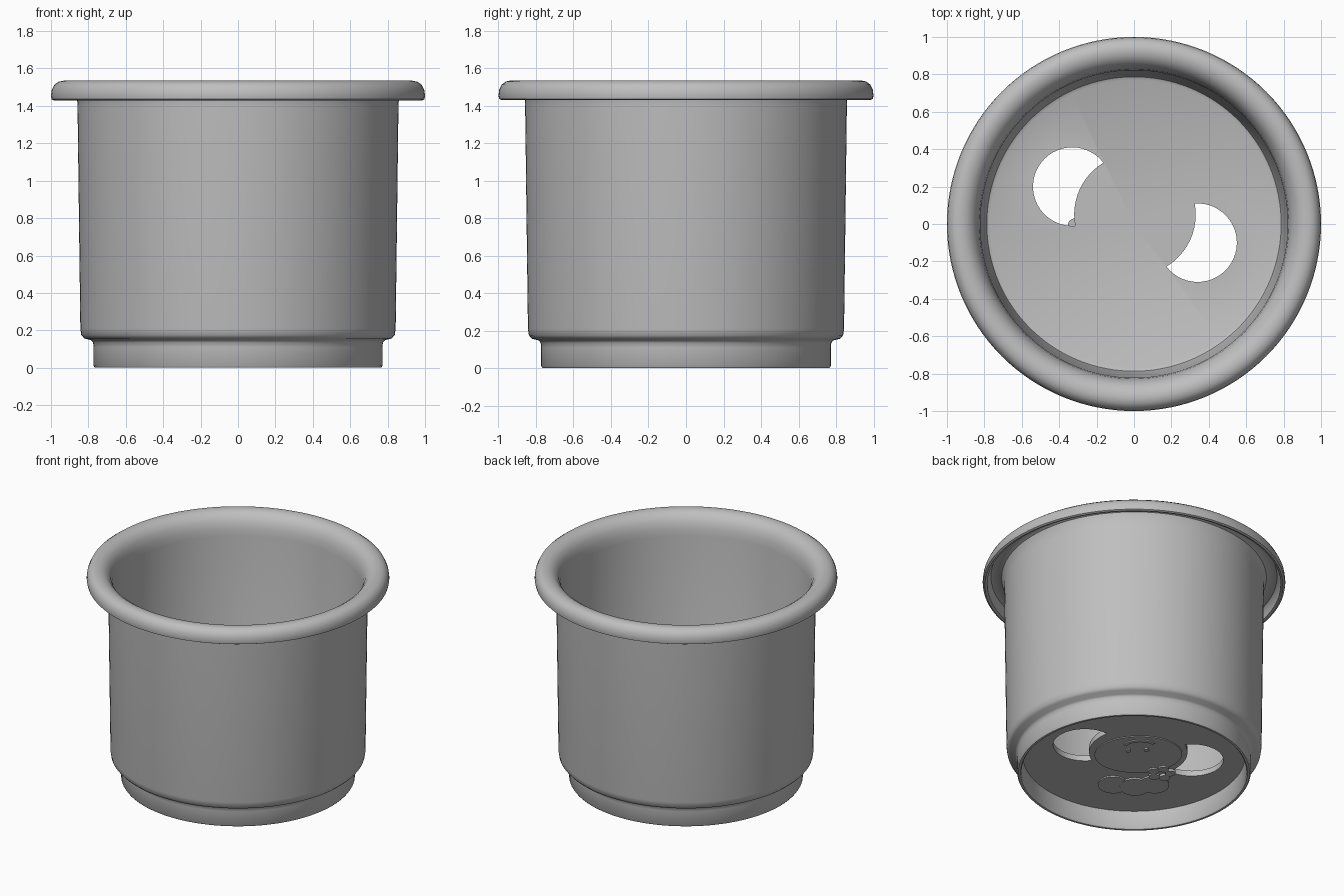
import bpy, bmesh, math
from mathutils import Vector

cube = bpy.data.objects.get("Cube")
if cube:
    bpy.data.objects.remove(cube, do_unlink=True)

grey = bpy.data.materials.new("plain grey")
grey.use_nodes = True
colour = (0.52, 0.52, 0.52, 1)
grey.diffuse_color = colour
grey.node_tree.nodes["Principled BSDF"].inputs["Base Color"].default_value = colour

FLOOR_TOP, FLOOR_UNDER = 0.17, 0.13


def add_object(name, bm):
    bmesh.ops.recalc_face_normals(bm, faces=bm.faces)
    mesh = bpy.data.meshes.new(name)
    bm.to_mesh(mesh)
    bm.free()
    obj = bpy.data.objects.new(name, mesh)
    mesh.materials.append(grey)
    bpy.context.collection.objects.link(obj)
    return obj


def activate(obj):
    bpy.ops.object.select_all(action='DESELECT')
    obj.select_set(True)
    bpy.context.view_layer.objects.active = obj


def smooth(obj, degrees=40):
    activate(obj)
    bpy.ops.object.shade_smooth_by_angle(angle=math.radians(degrees))


def lathe(name, profile, steps=128):
    bm = bmesh.new()
    verts = [bm.verts.new((r, 0, z)) for r, z in profile]
    edges = [bm.edges.new(pair) for pair in zip(verts, verts[1:])]
    bmesh.ops.spin(bm, geom=verts + edges, cent=(0, 0, 0), axis=(0, 0, 1),
                   angle=math.tau, steps=steps)
    bmesh.ops.remove_doubles(bm, verts=bm.verts, dist=1e-5)
    return add_object(name, bm)


def prism(name, outline, z0, z1):
    bm = bmesh.new()
    face = bm.faces.new([bm.verts.new((x, y, z0)) for x, y in outline])
    moved = bmesh.ops.extrude_face_region(bm, geom=[face])["geom"]
    top = [v for v in moved if isinstance(v, bmesh.types.BMVert)]
    bmesh.ops.translate(bm, verts=top, vec=(0, 0, z1 - z0))
    return add_object(name, bm)


# Hollow cup: inside, rolled lip with open underside, wall, stepped foot ring
cup = lathe("cup", [
    (0, FLOOR_TOP), (0.77, FLOOR_TOP), (0.787, 0.178), (0.793, 0.2),
    (0.822, 1.38), (0.828, 1.43), (0.842, 1.475), (0.865, 1.508),
    (0.895, 1.528), (0.93, 1.535), (0.96, 1.529), (0.983, 1.512),
    (0.996, 1.485), (1.0, 1.455), (0.997, 1.436), (0.985, 1.43),
    (0.97, 1.435), (0.966, 1.47), (0.945, 1.495), (0.91, 1.5),
    (0.875, 1.485), (0.861, 1.45), (0.858, 1.4), (0.843, 0.21),
    (0.838, 0.175), (0.822, 0.157), (0.785, 0.147), (0.775, 0.135),
    (0.772, 0.11), (0.772, 0.01), (0.765, 0), (0.75, 0), (0.742, 0.01),
    (0.735, FLOOR_UNDER), (0, FLOOR_UNDER)])

# Two crescent drain holes, each a circle bitten by a central circle
BITE = Vector((0.005, 0.05))
BITE_R, HOLE_R = 0.325, 0.21


def polar(centre, radius, angle):
    return (centre.x + radius * math.cos(angle), centre.y + radius * math.sin(angle))


def crescent(centre, n=32):
    offset = centre - BITE
    d, t = offset.length, math.atan2(offset.y, offset.x)
    a = math.acos((d * d + BITE_R ** 2 - HOLE_R ** 2) / (2 * d * BITE_R))
    b = math.acos((d * d + HOLE_R ** 2 - BITE_R ** 2) / (2 * d * HOLE_R))
    start, end = t + math.pi + b, t + 3 * math.pi - b
    outer = [polar(centre, HOLE_R, start + (end - start) * i / n) for i in range(n + 1)]
    inner = [polar(BITE, BITE_R, t + a - 2 * a * i / 12) for i in range(1, 12)]
    return outer + inner


for centre in (Vector((-0.33, 0.2)), Vector((0.34, -0.1))):
    cutter = prism("hole_cutter", crescent(centre), 0.05, 0.3)
    cutter.hide_render = True
    activate(cup)
    cut = cup.modifiers.new("drain hole", 'BOOLEAN')
    cut.operation, cut.solver, cut.object = 'DIFFERENCE', 'EXACT', cutter
    bpy.ops.object.modifier_apply(modifier=cut.name)
    bpy.data.objects.remove(cutter, do_unlink=True)
smooth(cup)


# Low relief under the floor; u and v run along the diagonals of the floor
def place(u, v):
    return Vector(((v - u) * math.sqrt(0.5), (v + u) * math.sqrt(0.5)))


def disc(name, u, v, ru, rv, height, n=40):
    outline = [place(u + ru * math.cos(math.tau * i / n),
                     v + rv * math.sin(math.tau * i / n)) for i in range(n)]
    smooth(prism(name, outline, FLOOR_UNDER - height, FLOOR_UNDER + 0.01))


def arc(name, u, v, ru, rv, start, end, width=0.012, depth=0.014):
    n = 16
    angles = [math.radians(start + (end - start) * i / n) for i in range(n + 1)]
    ring = [[place(u + (ru + w) * math.cos(a), v + (rv + w) * math.sin(a))
             for a in angles] for w in (-width, width)]
    smooth(prism(name, ring[0] + ring[1][::-1], FLOOR_UNDER - depth, FLOOR_UNDER + 0.01))


disc("relief_head", 0.03, 0.02, 0.29, 0.24, 0.006)
for u in (-0.03, 0.09):
    disc("relief_eye", u, 0.09, 0.016, 0.022, 0.016, 16)
arc("relief_curve", 0.05, 0.12, 0.11, 0.09, 30, 150)
for i in range(5):
    angle = math.tau * i / 5
    disc("relief_petal", 0.16 + 0.06 * math.cos(angle), -0.23 + 0.06 * math.sin(angle),
         0.036, 0.036, 0.016, 20)
for u, v in ((-0.17, -0.36), (-0.03, -0.4), (0.1, -0.38)):
    disc("relief_lobe", u, v, 0.1, 0.11, 0.009 + 0.002 * (u > -0.1))
